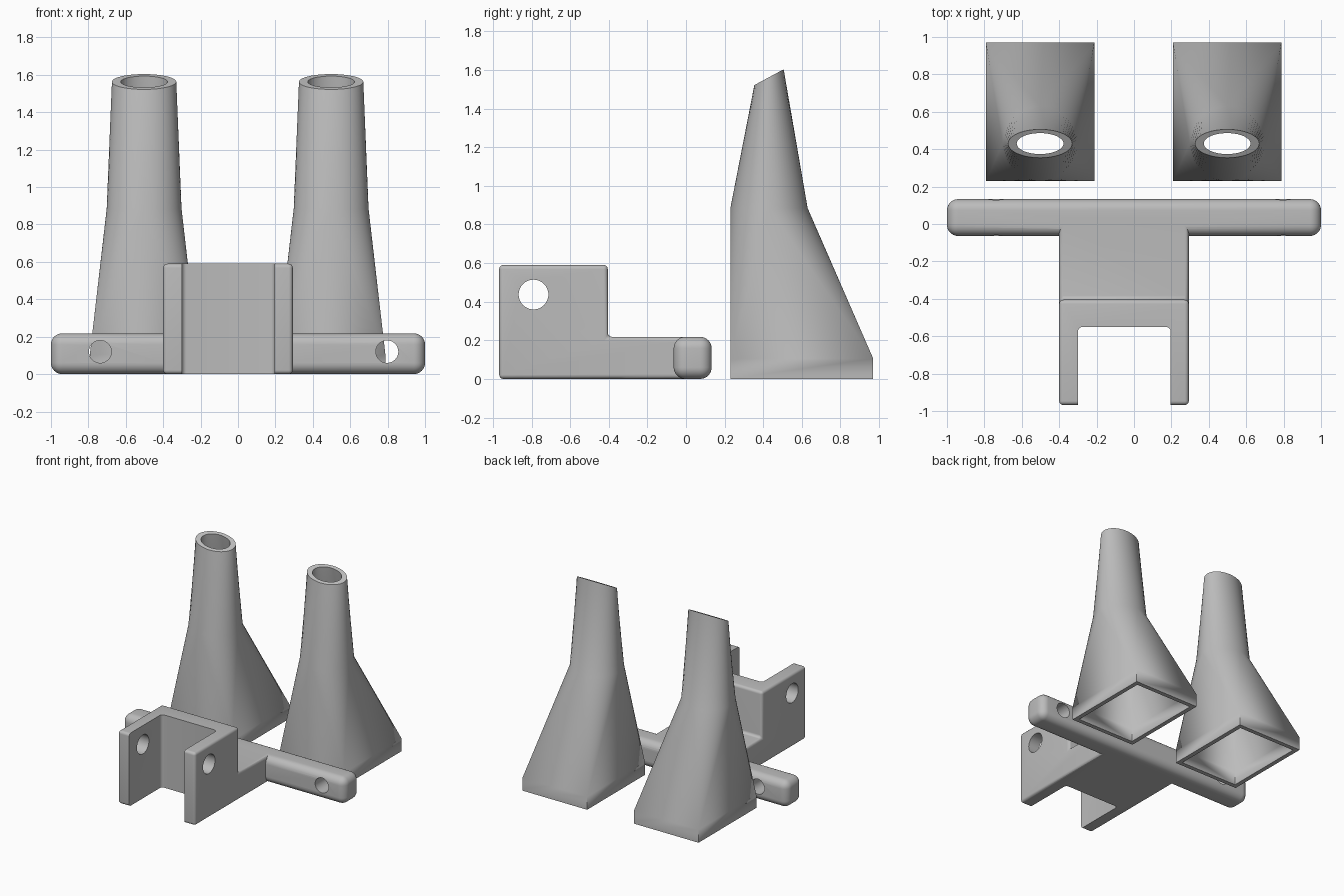
import bpy, bmesh
from math import cos, sin, pi, radians

if "Cube" in bpy.data.objects:
    bpy.data.objects.remove(bpy.data.objects["Cube"], do_unlink=True)

grey = bpy.data.materials.new("plain grey")
grey.use_nodes = True
grey.diffuse_color = (0.5, 0.5, 0.5, 1)
grey.node_tree.nodes["Principled BSDF"].inputs["Base Color"].default_value = (0.5, 0.5, 0.5, 1)


def make(name, bm):
    bmesh.ops.recalc_face_normals(bm, faces=bm.faces)
    mesh = bpy.data.meshes.new(name)
    bm.to_mesh(mesh)
    bm.free()
    mesh.materials.append(grey)
    obj = bpy.data.objects.new(name, mesh)
    bpy.context.collection.objects.link(obj)
    return obj


def prism(name, profile, x0, x1):
    """Extrude a (y, z) outline along x."""
    bm = bmesh.new()
    face = bm.faces.new([bm.verts.new((x0, y, z)) for y, z in profile])
    ext = bmesh.ops.extrude_face_region(bm, geom=[face])["geom"]
    bmesh.ops.translate(bm, vec=(x1 - x0, 0, 0),
                        verts=[v for v in ext if isinstance(v, bmesh.types.BMVert)])
    return make(name, bm)


def box(name, x0, x1, y0, y1, z0, z1):
    return prism(name, [(y0, z0), (y1, z0), (y1, z1), (y0, z1)], x0, x1)


def apply(obj):
    deps = bpy.context.evaluated_depsgraph_get()
    mesh = bpy.data.meshes.new_from_object(obj.evaluated_get(deps))
    obj.modifiers.clear()
    obj.data = mesh


def bevel(obj, width, segments=5):
    mod = obj.modifiers.new("round", "BEVEL")
    mod.width, mod.segments = width, segments
    apply(obj)


def boolean(obj, other, operation):
    mod = obj.modifiers.new("join", "BOOLEAN")
    mod.operation, mod.object, mod.solver = operation, other, "EXACT"
    apply(obj)
    bpy.data.objects.remove(other, do_unlink=True)


def drill(obj, location, radius, axis):
    rot = (pi / 2, 0, 0) if axis == "y" else (0, pi / 2, 0)
    bpy.ops.mesh.primitive_cylinder_add(vertices=48, radius=radius, depth=1,
                                        location=location, rotation=rot)
    boolean(obj, bpy.context.object, "DIFFERENCE")


def smooth(obj, angle):
    bpy.ops.object.select_all(action="DESELECT")
    obj.select_set(True)
    bpy.context.view_layer.objects.active = obj
    bpy.ops.object.shade_smooth_by_angle(angle=radians(angle))


# Bracket: L-shaped arm, forked at the front, with a rounded crossbar behind
TOP, HEAD = 0.218, 0.59
bracket = prism("bracket", [(-0.968, 0), (0.06, 0), (0.06, TOP), (-0.405, TOP),
                            (-0.405, HEAD), (-0.968, HEAD)], -0.4, 0.293)
bevel(bracket, 0.022)
crossbar = box("crossbar", -1, 1, -0.064, 0.133, 0, TOP)
bevel(crossbar, 0.06, 8)
boolean(bracket, crossbar, "UNION")

# Fork slot with rounded rear corners
slot = box("slot", -0.3, 0.196, -1.3, -0.55, -0.3, 1)
bevel(slot, 0.025)
boolean(bracket, slot, "DIFFERENCE")

# Pin hole through the fork and two holes through the bar
drill(bracket, (-0.05, -0.79, 0.437), 0.077, "x")
for x in (-0.737, 0.797):
    drill(bracket, (x, 0, 0.12), 0.06, "y")
smooth(bracket, 35)

# Hollow nozzles: rectangular foot, lofted to a round neck and a slanted mouth
Q = 16           # segments per quarter turn
N = 4 * Q
YC, YM = 0.6, 0.43


def shell(bm, wall, mouth_x, mouth_y):
    """One skin of the nozzle; returns its foot and mouth loops."""
    hx, hy, r = 0.29 - wall, 0.37 - wall, 0.2 - wall
    signs = [(1, 1), (-1, 1), (-1, -1), (1, -1)]
    foot, knee = [[bm.verts.new((sx * hx, YC + sy * hy, z)) for sx, sy in signs]
                  for z in (0, 0.105)]
    turn = [2 * pi * i / N for i in range(N)]
    neck = [bm.verts.new((r * cos(a), YM + r * sin(a), 0.885)) for a in turn]
    mouth = [bm.verts.new((mouth_x * cos(a), YM + mouth_y * sin(a),
                           1.563 + 0.54 * mouth_y * sin(a))) for a in turn]
    for k in range(4):
        n = (k + 1) % 4
        bm.faces.new((foot[k], foot[n], knee[n], knee[k]))
        bm.faces.new((knee[k], knee[n], neck[n * Q]))
        for i in range(k * Q, k * Q + Q):
            bm.faces.new((knee[k], neck[(i + 1) % N], neck[i]))
    for i in range(N):
        j = (i + 1) % N
        bm.faces.new((neck[i], neck[j], mouth[j], mouth[i]))
    return foot, mouth


for side, x in (("left", 0.498), ("right", -0.502)):
    bm = bmesh.new()
    outer = shell(bm, 0, 0.172, 0.076)
    inner = shell(bm, 0.035, 0.125, 0.056)
    for a, b in zip(outer, inner):
        for i in range(len(a)):
            j = (i + 1) % len(a)
            bm.faces.new((a[i], a[j], b[j], b[i]))
    nozzle = make(side + "_nozzle", bm)
    nozzle.location.x = x
    smooth(nozzle, 32)
